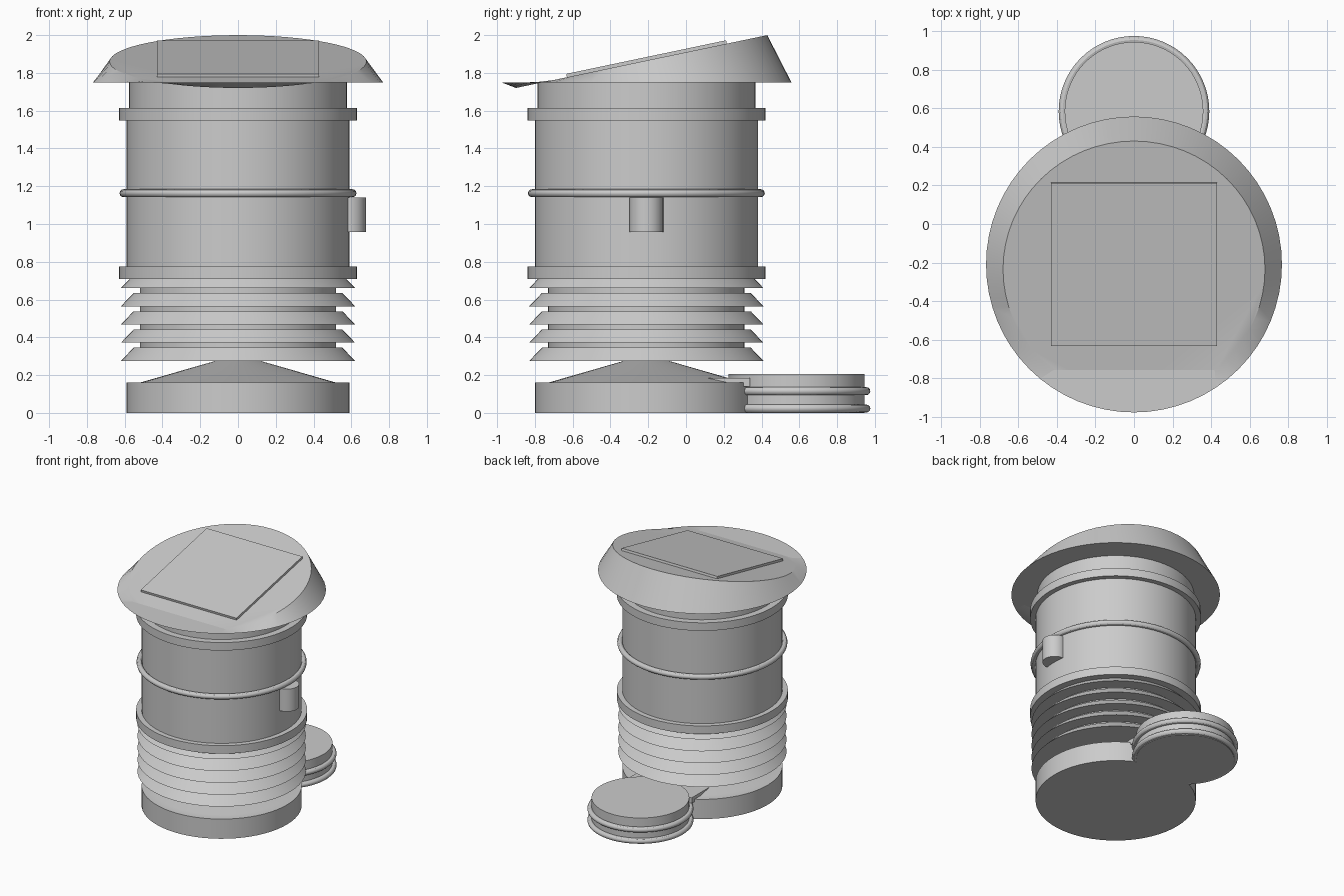
import bpy, bmesh, math
from mathutils import Matrix

if "Cube" in bpy.data.objects:
    bpy.data.objects.remove(bpy.data.objects["Cube"])

SEG = 64
AXIS_Y = -0.21          # main body axis
CAP_Y = 0.585           # small cap axis
TILT = math.atan(0.21)  # slope of the lid

grey = bpy.data.materials.new("plain grey")
grey.diffuse_color = (0.6, 0.6, 0.6, 1)
grey.use_nodes = True
grey.node_tree.nodes["Principled BSDF"].inputs["Base Color"].default_value = grey.diffuse_color


def finish(name, bm):
    bmesh.ops.recalc_face_normals(bm, faces=bm.faces[:])
    me = bpy.data.meshes.new(name)
    bm.to_mesh(me)
    bm.free()
    me.materials.append(grey)
    ob = bpy.data.objects.new(name, me)
    bpy.context.collection.objects.link(ob)
    bpy.ops.object.select_all(action='DESELECT')
    ob.select_set(True)
    bpy.context.view_layer.objects.active = ob
    bpy.ops.object.shade_smooth_by_angle(angle=math.radians(30))
    return ob


def ring(bm, r, z, x=0, y=0, n=SEG):
    return [bm.verts.new((x + r * math.cos(2 * math.pi * i / n),
                          y + r * math.sin(2 * math.pi * i / n), z)) for i in range(n)]


def bridge(bm, a, b):
    n = len(a)
    for i in range(n):
        j = (i + 1) % n
        bm.faces.new((a[i], a[j], b[j], b[i]))


def lathe(name, profile, y=AXIS_Y, x=0, closed=False, n=SEG):
    """Revolve (radius, z) points; open profiles get flat caps."""
    bm = bmesh.new()
    rings = [ring(bm, r, z, x, y, n) for r, z in profile]
    for a, b in zip(rings, rings[1:]):
        bridge(bm, a, b)
    if closed:
        bridge(bm, rings[-1], rings[0])
    else:
        bm.faces.new(rings[0])
        bm.faces.new(rings[-1])
    return finish(name, bm)


def hoop(name, major, minor, z, y=AXIS_Y):
    pts = [(major + minor * math.cos(2 * math.pi * k / 12),
            z + minor * math.sin(2 * math.pi * k / 12)) for k in range(12)]
    return lathe(name, pts, y, closed=True)


def box(name, size, matrix):
    bm = bmesh.new()
    bmesh.ops.create_cube(bm, size=1)
    bmesh.ops.scale(bm, vec=size, verts=bm.verts[:])
    bmesh.ops.transform(bm, matrix=matrix, verts=bm.verts[:])
    return finish(name, bm)


# base with conical top
lathe("base", [(0.59, 0), (0.59, 0.16), (0.52, 0.16), (0.12, 0.275)])

# louvred section: inner core and five flared fins
lathe("louvre_core", [(0.52, 0.28), (0.52, 0.72)])
for k in range(5):
    z = 0.275 + 0.0965 * k
    lathe(f"louvre_fin_{k + 1}", [(0.62, z), (0.553, z + 0.07)])

# body, bands and neck
lathe("body", [(0.59, 0.71), (0.59, 1.6)])
lathe("lower_band", [(0.63, 0.71), (0.63, 0.775)])
lathe("upper_band", [(0.63, 1.548), (0.63, 1.613)])
lathe("neck", [(0.577, 1.6), (0.577, 1.75)])
hoop("middle_hoop", 0.606, 0.021, 1.163)

# rounded switch housing on the right side
lathe("switch_housing", [(0.09, 0.957), (0.09, 1.14)], x=0.587, n=32)

# lid: level bottom rim joined to a tilted top disc
bm = bmesh.new()
rim = ring(bm, 0.768, 1.75, 0, AXIS_Y)
top = ring(bm, 0.68, 0)
bmesh.ops.transform(bm, verts=top, matrix=Matrix.Translation((0, -0.235, 1.86)) @ Matrix.Rotation(TILT, 4, 'X'))
bridge(bm, rim, top)
bm.faces.new(rim)
bm.faces.new(top)
finish("lid", bm)

# square panel lying on the lid
box("top_panel", (0.86, 0.865, 0.03),
    Matrix.Translation((0, -0.208, 1.869)) @ Matrix.Rotation(TILT, 4, 'X'))

# small cap behind the base, with two hoops and a connecting block
lathe("rear_cap", [(0.36, 0), (0.36, 0.205)], y=CAP_Y)
for k, z in enumerate((0.023, 0.115)):
    hoop(f"rear_cap_hoop_{k + 1}", 0.37, 0.021, z, CAP_Y)
box("rear_connector", (0.58, 0.34, 0.045), Matrix.Translation((0, 0.17, 0.1625)))
